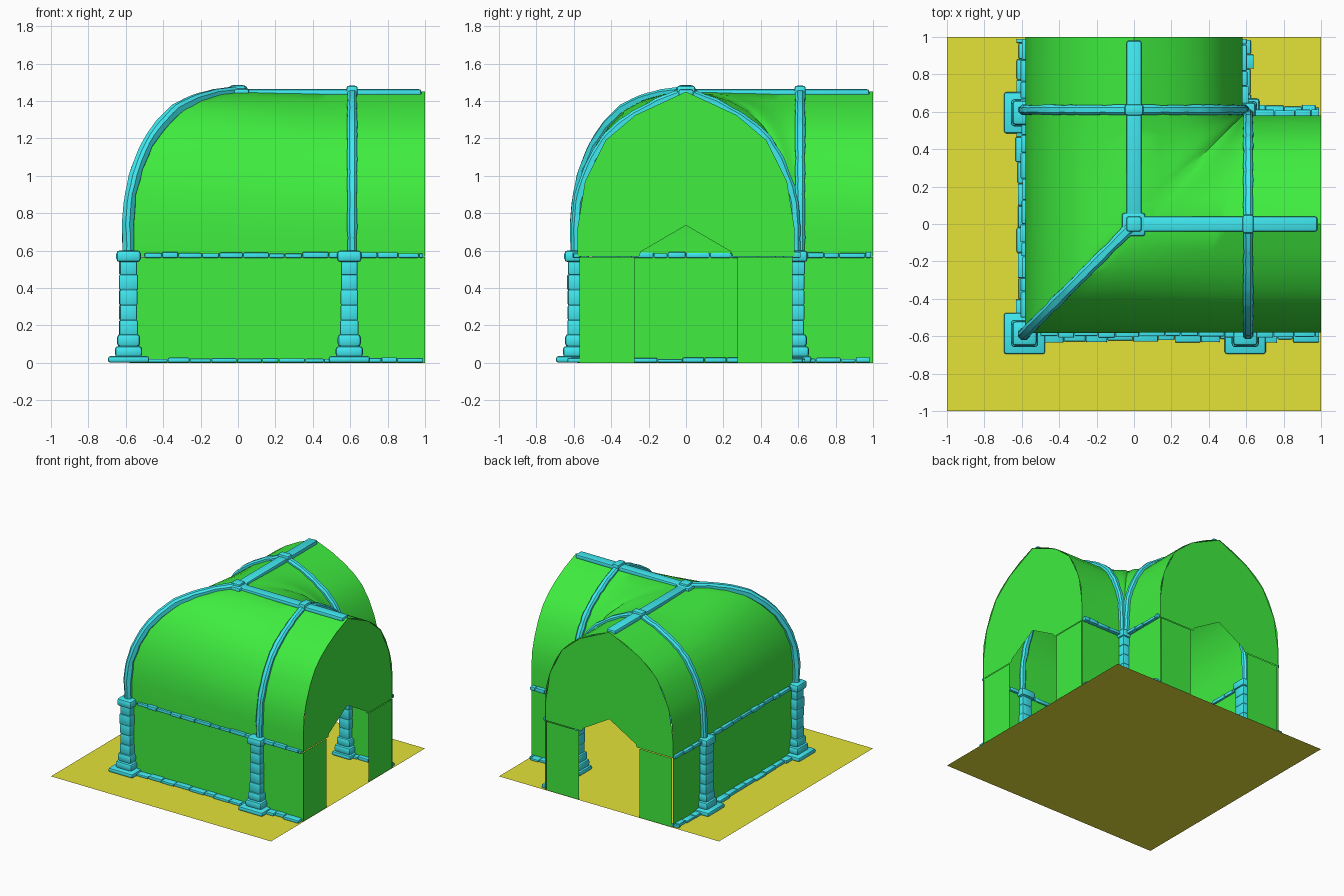
import bpy, bmesh, random
from mathutils import Vector

if "Cube" in bpy.data.objects:
    bpy.data.objects.remove(bpy.data.objects["Cube"])

random.seed(4)


def material(name, rgb):
    m = bpy.data.materials.new(name)
    m.diffuse_color = (*rgb, 1)
    m.use_nodes = True
    m.node_tree.nodes["Principled BSDF"].inputs["Base Color"].default_value = m.diffuse_color
    return m


GREEN = material("plaster_green", (0.05, 0.85, 0.05))
CYAN = material("stone_cyan", (0.05, 0.82, 0.88))
YELLOW = material("floor_yellow", (0.78, 0.77, 0.04))


def finish(bm, name, mat, angle=0.7):
    bmesh.ops.recalc_face_normals(bm, faces=bm.faces)
    me = bpy.data.meshes.new(name)
    bm.to_mesh(me)
    bm.free()
    ob = bpy.data.objects.new(name, me)
    bpy.context.collection.objects.link(ob)
    me.materials.append(mat)
    bpy.ops.object.select_all(action='DESELECT')
    ob.select_set(True)
    bpy.context.view_layer.objects.active = ob
    bpy.ops.object.shade_smooth_by_angle(angle=angle)
    return ob


def turn(p, swap):
    # the two legs are mirror images across the diagonal x = y
    return Vector((p[1], p[0], p[2])) if swap else Vector(p)


def sheet(name, mat, polys, swap=False):
    bm = bmesh.new()
    for poly in polys:
        bm.faces.new([bm.verts.new(turn(p, swap)) for p in poly])
    bmesh.ops.remove_doubles(bm, verts=bm.verts, dist=0.0005)
    return finish(bm, name, mat)


def add_block(bm, lo, hi, bevel=0.01, swap=False):
    lo, hi = turn(lo, swap), turn(hi, swap)
    tmp = bmesh.new()
    bmesh.ops.create_cube(tmp, size=1)
    for v in tmp.verts:
        v.co = Vector(((lo[k] + hi[k]) / 2 + v.co[k] * (hi[k] - lo[k])) for k in range(3))
    bmesh.ops.bevel(tmp, geom=tmp.edges[:], offset=bevel, segments=2, profile=0.5, affect='EDGES')
    me = bpy.data.meshes.new("tmp")
    tmp.to_mesh(me)
    tmp.free()
    bm.from_mesh(me)
    bpy.data.meshes.remove(me)


def column_block(bm, c, half, z0, z1, bevel=0.012):
    add_block(bm, (c[0] - half, c[1] - half, z0), (c[0] + half, c[1] + half, z1), bevel)


# vault half-profiles (distance from ridge, height): pointed along the legs, rounder on the diagonal
POINTED = [(.58, .57), (.58, .72), (.57, .86), (.54, .97), (.49, 1.09), (.43, 1.19),
           (.36, 1.26), (.27, 1.325), (.15, 1.39), (0, 1.45)]
ROUND = [(.58, .57), (.583, .74), (.57, .9), (.535, 1.04), (.48, 1.17), (.41, 1.27),
         (.33, 1.35), (.23, 1.405), (.12, 1.437), (0, 1.45)]

# floor
sheet("floor", YELLOW, [[(-1, -1, 0), (1, -1, 0), (1, 1, 0), (-1, 1, 0)]])

# vault roof: both sides of both legs
bm = bmesh.new()
N = 8
for swap in (False, True):
    for side in (-1, 1):
        rows = []
        for (ph, pz), (rh, rz) in zip(POINTED, ROUND):
            row = []
            for k in range(N + 1):
                t = k / N
                s = t * t * (3 - 2 * t)
                x0 = side * rh
                h, z = rh + (ph - rh) * s, rz + (pz - rz) * s
                row.append(bm.verts.new(turn((x0 + (0.6 - x0) * t, side * h, z), swap)))
            row.append(bm.verts.new(turn((1, side * ph, pz), swap)))
            rows.append(row)
        for a, b in zip(rows, rows[1:]):
            for k in range(N + 1):
                bm.faces.new((a[k], a[k + 1], b[k + 1], b[k]))
bmesh.ops.remove_doubles(bm, verts=bm.verts, dist=0.0005)
finish(bm, "vault_roof", GREEN)

# walls, doorway panels and arched end walls
for swap, leg in ((False, "right"), (True, "back")):
    for y, x0, nm in ((-.58, -.58, "outer"), (.58, .58, "inner")):
        sheet(f"{leg}_{nm}_wall", GREEN,
              [[(x0, y, 0), (1, y, 0), (1, y, .565), (x0, y, .565)]], swap)
    for s, nm in ((-1, "a"), (1, "b")):
        sheet(f"{leg}_door_panel_{nm}", GREEN,
              [[(.995, s * .57, 0), (.995, s * .275, 0), (.995, s * .275, .565), (.995, s * .57, .565)]], swap)
    arch = [POINTED[i] for i in (0, 1, 3, 5, 7, 9)]
    outline = [(.995, -h, z) for h, z in arch] + [(.995, h, z) for h, z in arch[-2::-1]]
    outline += [(.995, .25, .57), (.995, .24, .595), (.995, 0, .735), (.995, -.24, .595), (.995, -.25, .57)]
    sheet(f"{leg}_end_arch", GREEN, [outline], swap)


# stone ribs swept along the vault with uneven stones
def rib(name, path, across, width, depth):
    bm = bmesh.new()
    across = Vector(across).normalized()
    pts = [Vector(p) for p in path]
    dense = []
    for a, b in zip(pts, pts[1:]):
        dense += [a.lerp(b, t) for t in (0.0, .33, .67)]
    dense.append(pts[-1])
    rings = []
    for i, p in enumerate(dense):
        tan = (dense[min(i + 1, len(dense) - 1)] - dense[max(i - 1, 0)]).normalized()
        out = tan.cross(across).normalized()
        w, d = width * random.uniform(.86, 1.1), depth * random.uniform(.86, 1.1)
        ring = [(1, .5), (.5, 1), (-.5, 1), (-1, .5), (-1, -.5), (-.5, -1), (.5, -1), (1, -.5)]
        rings.append([bm.verts.new(p + across * u * w + out * v * d) for u, v in ring])
    for a, b in zip(rings, rings[1:]):
        for k in range(8):
            bm.faces.new((a[k], a[(k + 1) % 8], b[(k + 1) % 8], b[k]))
    bm.faces.new(rings[0])
    bm.faces.new(rings[-1][::-1])
    finish(bm, name, CYAN, 0.5)


for swap, leg in ((False, "right"), (True, "back")):
    path = [(.61, -h * 1.012, z) for h, z in POINTED] + [(.61, h * 1.012, z) for h, z in POINTED[-2::-1]]
    rib(f"{leg}_cross_rib", [turn(p, swap) for p in path], turn((1, 0, 0), swap), .026, .027)
rib("corner_rib", [(-h * 1.01, -h * 1.01, z) for h, z in ROUND], (1, -1, 0), .03, .03)

# ridge beams, their crossings and the central boss
for swap, leg in ((False, "right"), (True, "back")):
    bm = bmesh.new()
    add_block(bm, (0, -.04, 1.425), (.98, .04, 1.463), .012, swap)
    add_block(bm, (.58, -.05, 1.42), (.64, .05, 1.482), .014, swap)
    finish(bm, f"{leg}_ridge_beam", CYAN)
bm = bmesh.new()
add_block(bm, (-.065, -.065, 1.42), (.06, .06, 1.467), .015)
add_block(bm, (-.04, -.04, 1.45), (.04, .04, 1.485), .012)
finish(bm, "ridge_boss", CYAN)

# pillars: foot slab, stepped base, stacked shaft, capital
for nm, c, slab in (("corner", (-.585, -.585), .11), ("front", (.595, -.585), .11),
                    ("left", (-.585, .595), .11), ("inner", (.585, .585), .085)):
    bm = bmesh.new()
    column_block(bm, c, slab, .002, .036)
    column_block(bm, c, .073, .03, .09, .018)
    column_block(bm, c, .062, .085, .155, .02)
    z = .145
    for i in range(5):
        column_block(bm, c, random.uniform(.045, .052), z, z + .085, .01)
        z += .081
    column_block(bm, c, .066, .538, .602, .02)
    finish(bm, f"{nm}_pillar", CYAN)

# footing stones and mid-height string course along every wall
for swap, leg in ((False, "right"), (True, "back")):
    for y, x0, nm in ((-.585, -.5, "outer"), (.59, .62, "inner")):
        for part, z0, z1, w0, w1 in (("footing", .002, .024, .03, .05), ("string_course", .562, .588, .012, .024)):
            bm = bmesh.new()
            x = x0
            while x < .98:
                x2 = min(x + random.uniform(.07, .14), .99)
                w = random.uniform(w0, w1)
                add_block(bm, (x, y - w, z0), (x2, y + w, z1 + random.uniform(-.004, .006)), .006, swap)
                x = x2 + .002
            finish(bm, f"{leg}_{nm}_{part}", CYAN)
